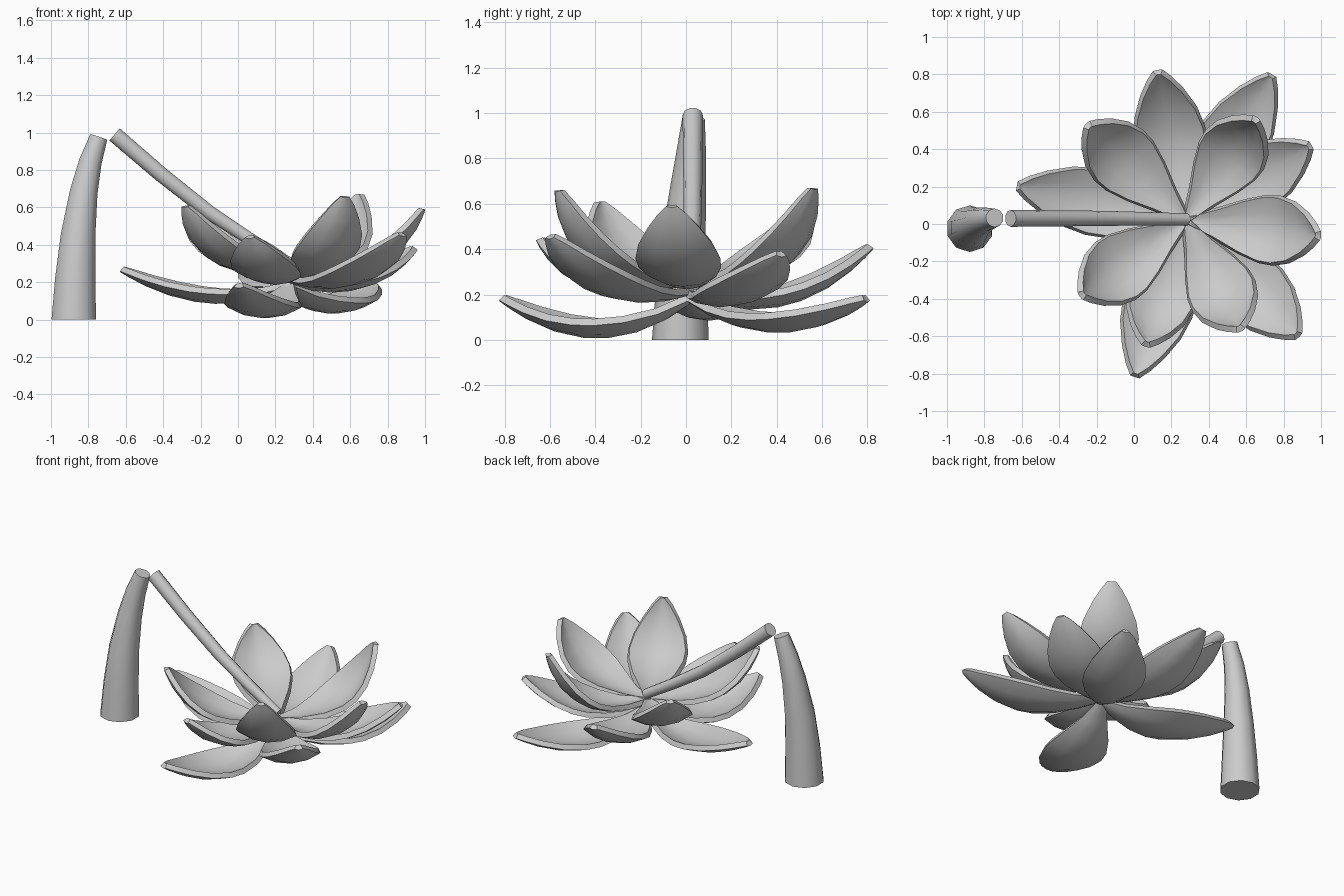
import bpy, bmesh, math
from mathutils import Vector

cube = bpy.data.objects.get("Cube")
if cube:
    bpy.data.objects.remove(cube, do_unlink=True)

grey = bpy.data.materials.new("plain grey")
grey.use_nodes = True
grey.diffuse_color = (0.6, 0.6, 0.6, 1)
grey.node_tree.nodes["Principled BSDF"].inputs["Base Color"].default_value = (0.6, 0.6, 0.6, 1)


def finish(bm, name, angle, thickness=0):
    """Turn a bmesh into a shaded, coloured object."""
    mesh = bpy.data.meshes.new(name)
    bm.to_mesh(mesh)
    bm.free()
    mesh.materials.append(grey)
    ob = bpy.data.objects.new(name, mesh)
    bpy.context.collection.objects.link(ob)
    bpy.ops.object.select_all(action="DESELECT")
    ob.select_set(True)
    bpy.context.view_layer.objects.active = ob
    if thickness:
        mod = ob.modifiers.new("thickness", "SOLIDIFY")
        mod.thickness = thickness
        mod.offset = -1
        bpy.ops.object.modifier_apply(modifier=mod.name)
    bpy.ops.object.shade_smooth_by_angle(angle=math.radians(angle))


# Petals: a cupped leaf outline swept along a curved midrib
OUTLINE = [(0, 0.08), (0.15, 0.42), (0.3, 0.76), (0.45, 0.97), (0.57, 1),
           (0.72, 0.87), (0.86, 0.58), (0.95, 0.3), (1, 0.07)]
ACROSS = [-1, -0.5, 0, 0.5, 1]


def petal(name, tip, base_z, reach, dip, half_width):
    base, tip = Vector((0.28, 0.02, base_z)), Vector(tip)
    bend = base.lerp(tip, reach)
    bend.z = dip
    flat = Vector((tip.x - base.x, tip.y - base.y, 0)).normalized()
    side = Vector((0, 0, 1)).cross(flat)
    bm = bmesh.new()
    rows = []
    for t, w in OUTLINE:
        rib = base * (1 - t) ** 2 + bend * 2 * t * (1 - t) + tip * t * t
        along = ((bend - base) * (1 - t) + (tip - bend) * t).normalized()
        up = along.cross(side)
        rows.append([bm.verts.new(rib + side * v * w * half_width
                                  + up * 0.3 * half_width * w * v * v)
                     for v in ACROSS])
    for a, b in zip(rows, rows[1:]):
        for i in range(len(ACROSS) - 1):
            bm.faces.new((a[i], b[i], b[i + 1], a[i + 1]))
    bm.normal_update()
    if sum(f.normal.z for f in bm.faces) < 0:
        bmesh.ops.reverse_faces(bm, faces=bm.faces[:])
    finish(bm, name, 40, 0.033)


# name, tip, base height, bend position, bend height, half width
PETALS = [
    ("lower_front_petal", (0.01, -0.8, 0.195), 0.2, 0.5, -0.12, 0.18),
    ("lower_right_petal", (-0.61, 0.2, 0.28), 0.2, 0.5, 0.0, 0.17),
    ("lower_back_left_petal", (0.73, 0.785, 0.195), 0.2, 0.5, -0.07, 0.18),
    ("middle_back_petal", (0.13, 0.8, 0.42), 0.22, 0.58, 0.05, 0.18),
    ("middle_left_petal", (0.93, 0.41, 0.39), 0.22, 0.58, 0.08, 0.17),
    ("middle_front_left_petal", (0.865, -0.585, 0.465), 0.23, 0.68, 0.1, 0.175),
    ("middle_front_petal", (0.07, -0.63, 0.45), 0.25, 0.72, 0.13, 0.17),
    ("upper_left_petal", (0.97, -0.06, 0.595), 0.265, 0.8, 0.2, 0.175),
    ("upper_front_left_petal", (0.56, -0.545, 0.66), 0.265, 0.85, 0.2, 0.175),
    ("upper_back_left_petal", (0.64, 0.545, 0.67), 0.265, 0.85, 0.2, 0.175),
    ("upper_front_right_petal", (-0.265, -0.37, 0.61), 0.265, 0.8, 0.22, 0.175),
    ("upper_back_right_petal", (-0.235, 0.515, 0.58), 0.265, 0.8, 0.22, 0.175),
]
for args in PETALS:
    petal(*args)


# Stem pieces: tapered tubes with flat caps
def tube(name, path, sides, start=None):
    points = [Vector(p[:3]) for p in path]
    bm = bmesh.new()
    rings = []
    for k, p in enumerate(points):
        along = points[min(k + 1, len(points) - 1)] - points[max(k - 1, 0)]
        if k == 0 and start:
            along = Vector(start)
        along.normalize()
        u = Vector((0, 1, 0)).cross(along).normalized()
        v = along.cross(u)
        ring = []
        for i in range(sides):
            a = math.tau * (i + 0.5) / sides
            ring.append(bm.verts.new(p + (u * math.cos(a) + v * math.sin(a)) * path[k][3]))
        rings.append(ring)
    for a, b in zip(rings, rings[1:]):
        for i in range(sides):
            j = (i + 1) % sides
            bm.faces.new((a[i], a[j], b[j], b[i]))
    bm.faces.new(rings[0][::-1])
    bm.faces.new(rings[-1])
    finish(bm, name, 50)


tube("standing_stem", [(-0.878, -0.025, 0, 0.125), (-0.87, -0.02, 0.22, 0.113),
                       (-0.855, -0.01, 0.45, 0.097), (-0.825, 0.01, 0.68, 0.078),
                       (-0.79, 0.024, 0.84, 0.064), (-0.745, 0.033, 0.975, 0.05)],
     10, (0, 0, 1))
tube("fallen_stem", [(-0.66, 0.03, 0.99, 0.045), (-0.41, 0.03, 0.775, 0.043),
                     (-0.15, 0.03, 0.57, 0.04), (0.06, 0.028, 0.432, 0.036),
                     (0.285, 0.025, 0.295, 0.032)], 10)
